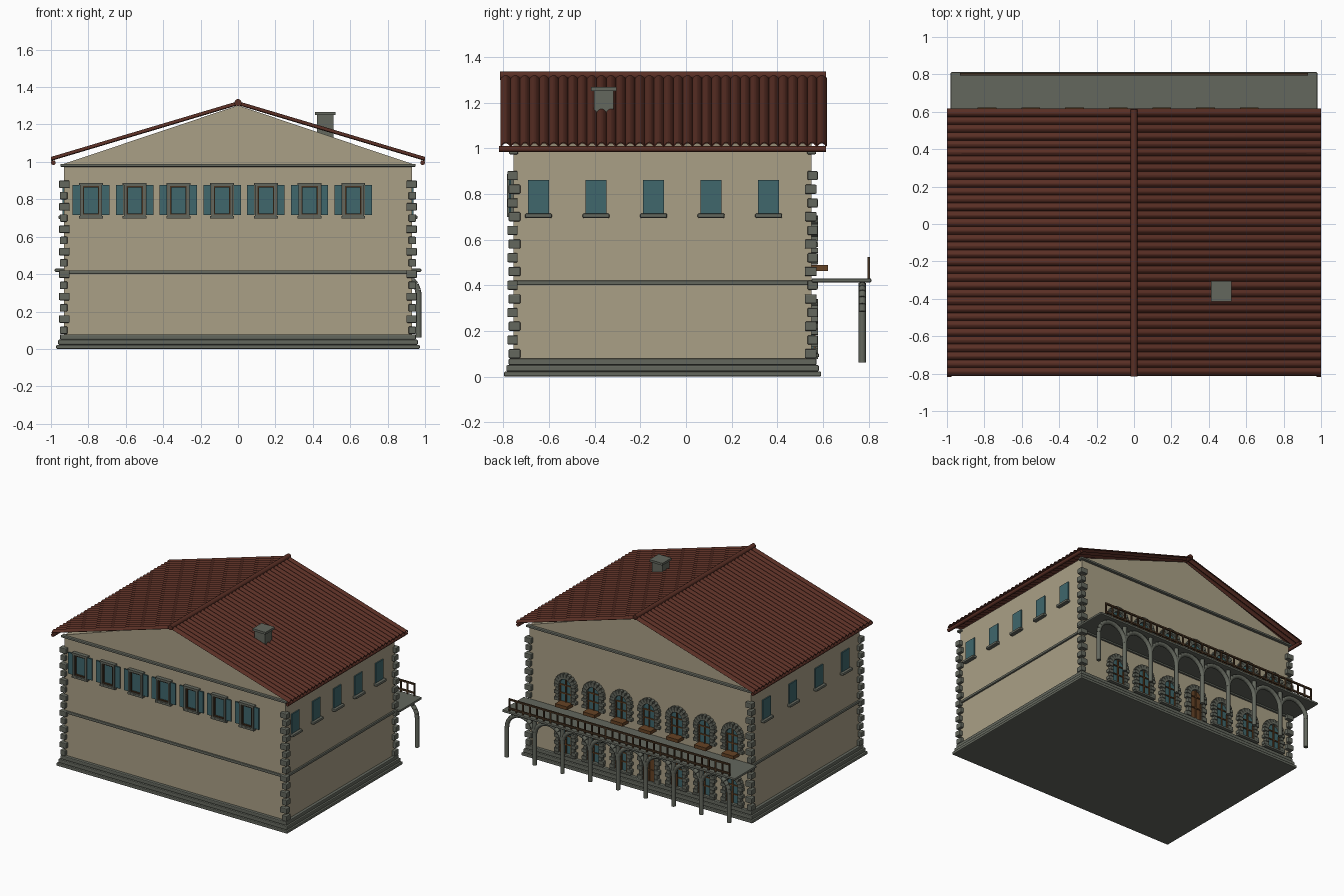
import bpy, bmesh, math
from mathutils import Matrix, Vector

cube = bpy.data.objects.get("Cube")
if cube:
    bpy.data.objects.remove(cube, do_unlink=True)


def material(name, rgb):
    m = bpy.data.materials.new(name)
    m.use_nodes = True
    m.diffuse_color = (*rgb, 1)
    bsdf = next(n for n in m.node_tree.nodes if n.type == 'BSDF_PRINCIPLED')
    bsdf.inputs["Base Color"].default_value = (*rgb, 1)
    bsdf.inputs["Roughness"].default_value = 0.8
    return m


PLASTER = material("plaster", (0.40, 0.35, 0.24))
STONE = material("grey stone", (0.125, 0.135, 0.11))
GLASS = material("teal glass", (0.05, 0.135, 0.15))
TILE = material("roof tile", (0.10, 0.028, 0.018))
WOOD = material("brown wood", (0.13, 0.055, 0.018))
RAIL = material("dark wood", (0.065, 0.035, 0.016))

X, Y0, Y1 = 0.93, -0.755, 0.55      # wall planes
PITCH = 0.2337
WINDOWS = [-0.786 + PITCH * i for i in range(7)]


class Part:
    """One mesh object gathered from simple solids."""

    def __init__(self, name, mat, bevel=0.0, smooth=False):
        self.name, self.mat, self.bevel, self.smooth = name, mat, bevel, smooth
        self.bm = bmesh.new()

    def box(self, x0, x1, y0, y1, z0, z1):
        self.block(((x0 + x1) / 2, (y0 + y1) / 2, (z0 + z1) / 2), (x1 - x0, y1 - y0, z1 - z0))

    def block(self, centre, size, turn=0.0):
        mat = Matrix.Translation(centre) @ Matrix.Rotation(turn, 4, 'Y') @ Matrix.Diagonal((*size, 1))
        bmesh.ops.create_cube(self.bm, size=1, matrix=mat)

    def rod(self, a, b, r, sides=10):
        a, b = Vector(a), Vector(b)
        turn = (b - a).to_track_quat('Z', 'Y').to_matrix().to_4x4()
        bmesh.ops.create_cone(self.bm, cap_ends=True, segments=sides, radius1=r, radius2=r,
                              depth=(b - a).length, matrix=Matrix.Translation((a + b) / 2) @ turn)

    def prism(self, outline, y0, y1):
        face = self.bm.faces.new([self.bm.verts.new((x, y0, z)) for x, z in outline])
        out = bmesh.ops.extrude_face_region(self.bm, geom=[face])["geom"]
        bmesh.ops.translate(self.bm, vec=(0, y1 - y0, 0),
                            verts=[v for v in out if isinstance(v, bmesh.types.BMVert)])

    def finish(self):
        bmesh.ops.recalc_face_normals(self.bm, faces=self.bm.faces)
        mesh = bpy.data.meshes.new(self.name)
        self.bm.to_mesh(mesh)
        self.bm.free()
        mesh.materials.append(self.mat)
        ob = bpy.data.objects.new(self.name, mesh)
        bpy.context.collection.objects.link(ob)
        if self.bevel:
            mod = ob.modifiers.new("soft edges", 'BEVEL')
            mod.width, mod.segments = self.bevel, 2
        if self.smooth:
            bpy.ops.object.select_all(action='DESELECT')
            ob.select_set(True)
            bpy.context.view_layer.objects.active = ob
            bpy.ops.object.shade_smooth_by_angle(angle=math.radians(50))
        return ob


# Walls with both gables
walls = Part("walls", PLASTER)
walls.prism([(-X, 0.01), (X, 0.01), (X, 0.99), (0, 1.302), (-X, 0.99)], Y0, Y1)
walls.finish()

# Stepped plinth, belt course and gable cornices
trim = Part("plinth_and_bands", STONE, 0.006)
for out, z0, z1 in [(0.042, 0, 0.022), (0.032, 0.022, 0.05), (0.022, 0.05, 0.078), (0.012, 0.4, 0.42)]:
    trim.box(-X - out, X + out, Y0 - out, Y1 + out, z0, z1)
for y in (Y0, Y1):
    trim.box(-0.95, 0.95, y - 0.02, y + 0.02, 0.973, 0.99)
trim.finish()

# Corner quoins, alternating long and short
quoins = Part("quoins", STONE, 0.005)
for sx in (-1, 1):
    for y, sy in ((Y0, 1), (Y1, -1)):
        for i in range(14):
            long = i % 2
            inx, iny = (0.03, 0.018) if long else (0.018, 0.03)
            out = 0.027 if long else 0.022
            z = 0.1 + i * 0.06
            quoins.box(*sorted((sx * (X + out), sx * (X - inx))),
                       *sorted((y - sy * out, y + sy * iny)), z - 0.02, z + 0.02)
quoins.finish()

# Rolled tile roof slopes, open at the eaves
ROLLS, STEPS = 34, 8
for side, name in ((-1, "roof_right"), (1, "roof_left")):
    roof = Part(name, TILE)
    rows = []
    for i in range(ROLLS * STEPS + 1):
        y = -0.81 + 1.425 * i / (ROLLS * STEPS)
        lift = 0.016 * abs(math.sin(math.pi * i / STEPS))
        rows.append([roof.bm.verts.new((side * x, y, z + lift)) for x, z in ((0, 1.306), (1.0, 1.008))])
    for a, b in zip(rows, rows[1:]):
        roof.bm.faces.new((a[0], a[1], b[1], b[0]))
    ob = roof.finish()
    solid = ob.modifiers.new("thickness", 'SOLIDIFY')
    solid.thickness, solid.offset = 0.005, 0

# Ridge roll and eaves gutters
rolls = Part("ridge_and_gutters", TILE, smooth=True)
rolls.rod((0, -0.815, 1.317), (0, 0.613, 1.317), 0.019, 14)
for sx in (-1, 1):
    rolls.rod((sx * 0.987, -0.818, 0.996), (sx * 0.987, 0.613, 0.996), 0.013)
rolls.finish()

# Chimney
chimney = Part("chimney", STONE)
chimney.box(0.422, 0.51, -0.402, -0.318, 1.12, 1.252)
chimney.box(0.412, 0.522, -0.415, -0.305, 1.25, 1.267)
chimney.finish()

# Front windows: glazed leaves behind a projecting frame
panes = Part("front_panes", GLASS)
frames = Part("front_window_frames", STONE)
casements = Part("front_casements", RAIL)


def ring(part, cx, cz, w, h, bar, y0, y1):
    for s in (-1, 1):
        part.block((cx + s * (w - bar) / 2, (y0 + y1) / 2, cz), (bar, abs(y1 - y0), h))
        part.block((cx, (y0 + y1) / 2, cz + s * (h - bar) / 2), (w - 2 * bar, abs(y1 - y0), bar))


for x in WINDOWS:
    panes.box(x - 0.045, x + 0.045, Y0 - 0.008, Y0, 0.72, 0.87)
    for s in (-1, 1):
        panes.block((x + s * 0.08, Y0 - 0.015, 0.796), (0.04, 0.009, 0.162))
    ring(frames, x, 0.794, 0.116, 0.18, 0.014, Y0, Y0 - 0.028)
    for z in (0.704, 0.882):
        frames.block((x, Y0 - 0.014, z), (0.128, 0.03, 0.012))
    ring(casements, x, 0.794, 0.09, 0.154, 0.008, Y0, Y0 - 0.02)
for p in (panes, frames, casements):
    p.finish()

# Side windows with sills: five on the left, four on the right
side_panes = Part("side_panes", GLASS)
sills = Part("side_sills", STONE, 0.006)
for sx, ys in ((1, [-0.646 + 0.252 * i for i in range(5)]), (-1, [-0.58 + 0.316 * i for i in range(4)])):
    for y in ys:
        side_panes.block((sx * (X + 0.004), y, 0.787), (0.009, 0.092, 0.148))
        sills.block((sx * (X + 0.012), y, 0.704), (0.034, 0.118, 0.02))
side_panes.finish()
sills.finish()

# Arched rear openings: pane, glazing bars, jamb blocks and arch stones
glass = Part("arched_panes", GLASS)
bars = Part("glazing_bars", WOOD)
door = Part("rear_door", WOOD)
stones = Part("arched_surrounds", STONE, 0.003)


def arched_opening(cx, sill, spring, leaf, r=0.05):
    arc = [(cx + r * math.cos(math.pi * i / 12), spring + r * math.sin(math.pi * i / 12)) for i in range(13)]
    leaf.prism([(cx - r, sill), (cx + r, sill)] + arc, Y1, Y1 + 0.009)
    bars.block((cx, Y1 + 0.008, (sill + spring + r) / 2), (0.009, 0.018, spring + r - sill))
    for z in (spring, (sill + spring) / 2):
        bars.block((cx, Y1 + 0.008, z), (2 * r, 0.016, 0.008))
    h = (spring - sill) / 5
    for s in (-1, 1):
        bars.block((cx + s * (r - 0.004), Y1 + 0.008, (sill + spring) / 2), (0.008, 0.016, spring - sill))
        for i in range(5):
            w = 0.042 if i % 2 == 0 else 0.028
            stones.block((cx + s * (r + w / 2), Y1 + 0.013, sill + h * (i + 0.5)), (w, 0.03, h * 0.9))
    for i in range(9):
        a = math.pi * (i + 0.5) / 9
        m = r + 0.02
        stones.block((cx + m * math.cos(a), Y1 + 0.013, spring + m * math.sin(a)), (0.04, 0.03, 0.023), -a)


boxes = Part("flower_boxes", WOOD)
for i, x in enumerate(WINDOWS):
    arched_opening(x, 0.49, 0.615, glass)
    boxes.box(x - 0.05, x + 0.05, Y1, 0.622, 0.463, 0.488)
    if i == 3:
        arched_opening(x, 0.075, 0.25, door)
    else:
        arched_opening(x, 0.1, 0.235, glass)
        stones.box(x - 0.09, x + 0.09, Y1, 0.582, 0.085, 0.1)
for p in (glass, bars, door, stones, boxes):
    p.finish()

# Balcony slab
slab = Part("balcony_slab", STONE, 0.006)
slab.box(-0.98, 0.98, Y1, 0.812, 0.412, 0.43)
slab.finish()

# Arcade of slim columns and round arches
arcade = Part("arcade", STONE, smooth=True)
YC, R, SPRING = 0.772, PITCH / 2, 0.285
for i in range(9):
    x = 0.966 - PITCH * i
    arcade.rod((x, YC, 0.062), (x, YC, SPRING if i in (0, 8) else 0.41), 0.016)
    if i < 8:
        pts = [(x - R + R * math.cos(math.pi * k / 12), YC, SPRING + R * math.sin(math.pi * k / 12))
               for k in range(13)]
        for a, b in zip(pts, pts[1:]):
            arcade.rod(a, b, 0.016)
arcade.finish()

# Balcony railing
railing = Part("balcony_railing", RAIL)
for z in (0.45, 0.518):
    railing.box(-0.93, 0.93, 0.794, 0.806, z - 0.006, z + 0.006)
for i in range(33):
    x = -0.925 + 1.85 * i / 32
    railing.box(x - 0.005, x + 0.005, 0.795, 0.805, 0.428, 0.52)
railing.finish()
